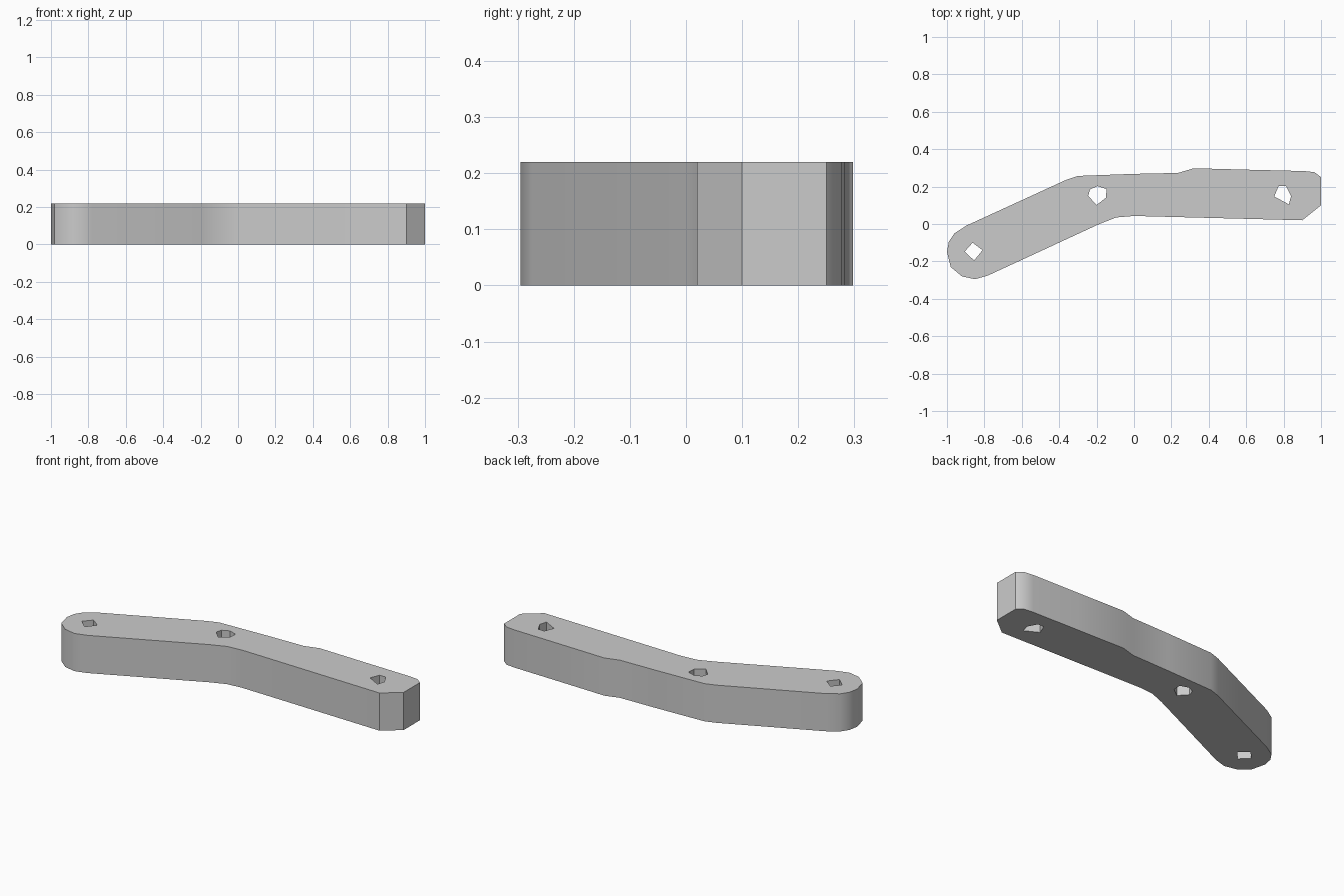
import bpy
import bmesh
from math import radians

# Remove the default cube
default_cube = bpy.data.objects.get("Cube")
if default_cube:
    bpy.data.objects.remove(default_cube, do_unlink=True)

HEIGHT = 0.22

# Plain grey finish
grey = bpy.data.materials.new("plain_grey")
grey.use_nodes = True
colour = (0.6, 0.6, 0.6, 1)
grey.diffuse_color = colour
grey.node_tree.nodes["Principled BSDF"].inputs["Base Color"].default_value = colour

# Plan of the bent arm: rounded left end, elbow, chamfered right end, raised step
arm_outline = [
    (-1, -.15), (-.98, -.23), (-.92, -.28), (-.85, -.295), (-.78, -.275),
    (-.185, 0), (-.095, .035), (0, .043), (.9, .02), (1, .1),
    (1, .25), (.965, .277), (.91, .283), (.62, .29), (.32, .298),
    (.235, .273), (0, .268), (-.3, .257), (-.365, .235),
    (-.895, -.008), (-.96, -.05), (-.99, -.095),
]

# Plans of the three through holes
left_hole = [(-.863, -.1), (-.81, -.14), (-.855, -.195), (-.905, -.147)]
elbow_hole = [(-.195, .203), (-.147, .187), (-.15, .14),
              (-.2, .102), (-.245, .15), (-.235, .185)]
right_hole = [(.773, .203), (.812, .203), (.84, .15), (.828, .105), (.75, .147)]


def add_loop(curve, points):
    """Add one closed straight-sided loop to a flat curve."""
    spline = curve.splines.new("POLY")
    spline.points.add(len(points) - 1)
    for point, (x, y) in zip(spline.points, points):
        point.co = (x, y, 0, 1)
    spline.use_cyclic_u = True


# Filled profile with holes, extruded to the thickness of the arm
profile = bpy.data.curves.new("bent_arm", "CURVE")
profile.dimensions = "2D"
profile.fill_mode = "BOTH"
profile.extrude = HEIGHT / 2
for loop in (arm_outline, left_hole, elbow_hole, right_hole):
    add_loop(profile, loop)
profile.materials.append(grey)

arm = bpy.data.objects.new("bent_arm", profile)
bpy.context.collection.objects.link(arm)
bpy.ops.object.select_all(action="DESELECT")
arm.select_set(True)
bpy.context.view_layer.objects.active = arm
bpy.ops.object.convert(target="MESH")
arm = bpy.context.object

# Weld caps to walls and stand the arm on the floor
bm = bmesh.new()
bm.from_mesh(arm.data)
bmesh.ops.remove_doubles(bm, verts=bm.verts, dist=0.0005)
bmesh.ops.translate(bm, verts=bm.verts, vec=(0, 0, HEIGHT / 2))
bmesh.ops.recalc_face_normals(bm, faces=bm.faces)
bm.to_mesh(arm.data)
bm.free()

# Soft bends, crisp rims and corners
bpy.ops.object.shade_smooth_by_angle(angle=radians(32))
